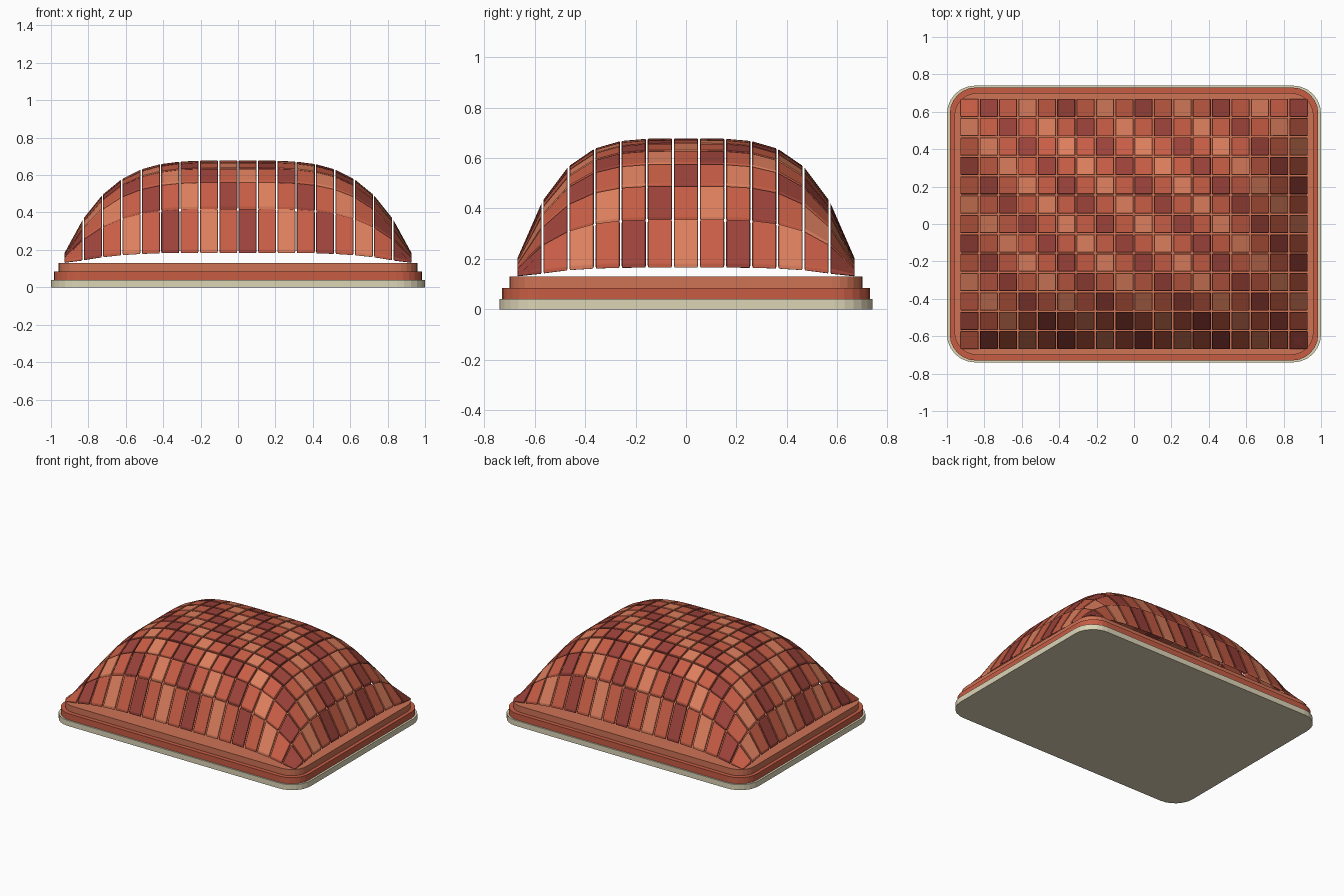
import bpy, bmesh, math

if "Cube" in bpy.data.objects:
    bpy.data.objects.remove(bpy.data.objects["Cube"])


def material(name, rgb):
    m = bpy.data.materials.new(name)
    m.diffuse_color = (*rgb, 1)
    m.use_nodes = True
    m.node_tree.nodes["Principled BSDF"].inputs["Base Color"].default_value = m.diffuse_color
    return m


CREAM = material("cream", (0.72, 0.66, 0.47))
MID = material("terracotta", (0.57, 0.11, 0.06))
LIGHT = material("light_terracotta", (0.72, 0.21, 0.11))
DARK = material("dark_terracotta", (0.33, 0.055, 0.042))
TRIM = material("trim_terracotta", (0.62, 0.17, 0.09))


def make_object(name, bm, mats):
    bmesh.ops.recalc_face_normals(bm, faces=bm.faces)
    mesh = bpy.data.meshes.new(name)
    bm.to_mesh(mesh)
    bm.free()
    for m in mats:
        mesh.materials.append(m)
    ob = bpy.data.objects.new(name, mesh)
    bpy.context.collection.objects.link(ob)
    return ob


def rounded_slab(name, hx, hy, r, z0, z1, mat, seg=6):
    bm = bmesh.new()
    pts = []
    for k, (sx, sy) in enumerate([(1, 1), (-1, 1), (-1, -1), (1, -1)]):
        for s in range(seg + 1):
            a = math.pi / 2 * (k + s / seg)
            pts.append((sx * (hx - r) + r * math.cos(a), sy * (hy - r) + r * math.sin(a)))
    low = [bm.verts.new((x, y, z0)) for x, y in pts]
    top = [bm.verts.new((x, y, z1)) for x, y in pts]
    bm.faces.new(low[::-1])
    bm.faces.new(top)
    n = len(pts)
    for i in range(n):
        j = (i + 1) % n
        bm.faces.new((low[i], low[j], top[j], top[i]))
    return make_object(name, bm, [mat])


# Stepped base
rounded_slab("base_plate", 1.0, 0.74, 0.15, 0.0, 0.04, CREAM)
rounded_slab("lower_step", 0.985, 0.73, 0.14, 0.04, 0.085, MID)
rounded_slab("upper_step", 0.96, 0.70, 0.12, 0.085, 0.13, TRIM)

# Hollow dome of separate thin tiles
COLS, ROWS, PITCH, GAP, THICK = 18, 13, 0.1035, 0.007, 0.02


def dome_z(x, y):
    return 0.132 + 0.546 * (1 - (x / 0.951) ** 4) * (1 - (y / 0.6925) ** 4)


bm = bmesh.new()
h = (PITCH - GAP) / 2
for i in range(COLS):
    for j in range(ROWS):
        cx = (i - (COLS - 1) / 2) * PITCH
        cy = (j - (ROWS - 1) / 2) * PITCH
        corners = [(cx + a * h, cy + b * h) for a, b in ((-1, -1), (1, -1), (1, 1), (-1, 1))]
        top = [bm.verts.new((x, y, dome_z(x, y))) for x, y in corners]
        low = [bm.verts.new((x, y, max(0.1305, dome_z(x, y) - THICK))) for x, y in corners]
        faces = [bm.faces.new(top), bm.faces.new(low[::-1])]
        for k in range(4):
            n = (k + 1) % 4
            faces.append(bm.faces.new((low[k], low[n], top[n], top[k])))
        # Diagonal four-step colour pattern
        for f in faces:
            f.material_index = (0, 2, 0, 1)[(i + j) % 4]
tiles = make_object("dome_tiles", bm, [MID, LIGHT, DARK])
bev = tiles.modifiers.new("edge_chamfer", 'BEVEL')
bev.width = 0.003
bev.segments = 1
bev.limit_method = 'NONE'
bev.use_clamp_overlap = False
